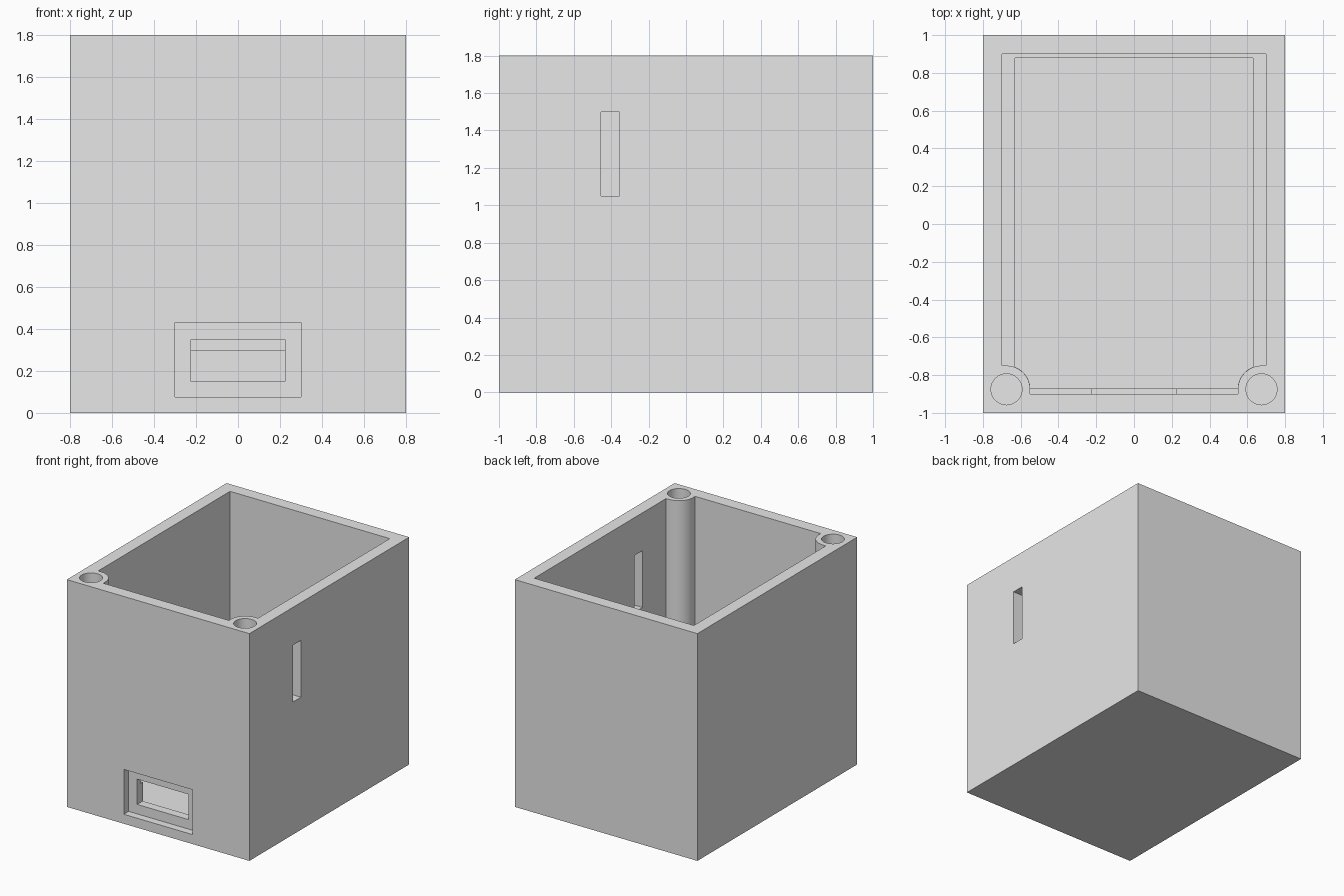
import bpy, bmesh, math

cube = bpy.data.objects.get("Cube")
if cube:
    bpy.data.objects.remove(cube, do_unlink=True)

# Main dimensions
HEIGHT = 1.8
FLOOR = 0.1
LEDGE = 0.3
POST_X, POST_Y, POST_R = 0.675, -0.875, 0.125

grey = bpy.data.materials.new("light_grey")
grey.use_nodes = True
grey.diffuse_color = (0.8, 0.8, 0.8, 1)
grey.node_tree.nodes["Principled BSDF"].inputs["Base Color"].default_value = (0.8, 0.8, 0.8, 1)


def prism(name, outline, z0, z1):
    """Extrude a closed xy outline from z0 to z1."""
    bm = bmesh.new()
    base = bm.faces.new([bm.verts.new((x, y, z0)) for x, y in outline])
    top = bmesh.ops.extrude_face_region(bm, geom=[base])["geom"]
    verts = [v for v in top if isinstance(v, bmesh.types.BMVert)]
    bmesh.ops.translate(bm, verts=verts, vec=(0, 0, z1 - z0))
    bmesh.ops.recalc_face_normals(bm, faces=bm.faces)
    mesh = bpy.data.meshes.new(name)
    bm.to_mesh(mesh)
    bm.free()
    mesh.materials.append(grey)
    ob = bpy.data.objects.new(name, mesh)
    bpy.context.collection.objects.link(ob)
    return ob


def box(name, x0, x1, y0, y1, z0, z1):
    return prism(name, [(x0, y0), (x1, y0), (x1, y1), (x0, y1)], z0, z1)


def arc(cx, cy, r, start, end, steps):
    angles = [start + (end - start) * i / steps for i in range(steps + 1)]
    return [(cx + r * math.cos(a), cy + r * math.sin(a)) for a in angles]


def cavity(name, half_x, front, back, r, z0, z1):
    """Pocket whose two front corners curve around the screw posts."""
    start = math.acos(min(0, (half_x - POST_X) / r))
    end = math.pi - math.asin(max(0, (front - POST_Y) / r))
    side = [(half_x, back)]
    if half_x > POST_X:
        side.append((half_x, POST_Y + r))
    side += arc(POST_X, POST_Y, r, start, end, 20)
    if front < POST_Y:
        side.append((POST_X - r, front))
    return prism(name, side + [(-x, y) for x, y in reversed(side)], z0, z1)


case = box("case", -0.8, 0.8, -1, 1, 0, HEIGHT)

# Main pocket and the narrower pocket below the ledge
cutters = [
    cavity("upper_pocket", 0.7, -0.9, 0.9, POST_R, LEDGE, HEIGHT + 0.1),
    cavity("lower_pocket", 0.63, -0.87, 0.88, POST_R + 0.001, FLOOR, LEDGE + 0.05),
]

# Screw holes in the two front posts
for side in (-1, 1):
    ring = arc(side * POST_X, POST_Y, 0.082, 0, 2 * math.pi, 48)[:-1]
    cutters.append(prism("screw_hole", ring, HEIGHT - 0.6, HEIGHT + 0.1))

# Front port with its recess, and the side slot
cutters += [
    box("port_recess", -0.3, 0.3, -1.1, -0.94, 0.075, 0.43),
    box("port_opening", -0.225, 0.225, -1.05, -0.8, 0.15, 0.35),
    box("side_slot", 0.66, 0.9, -0.455, -0.355, 1.05, 1.5),
]

# Carve every opening
bpy.ops.object.select_all(action="DESELECT")
case.select_set(True)
bpy.context.view_layer.objects.active = case
for cutter in cutters:
    cutter.hide_render = True
    mod = case.modifiers.new(cutter.name, "BOOLEAN")
    mod.operation = "DIFFERENCE"
    mod.solver = "EXACT"
    mod.object = cutter
    bpy.ops.object.modifier_apply(modifier=mod.name)
    bpy.data.objects.remove(cutter, do_unlink=True)

bpy.ops.object.shade_smooth_by_angle(angle=math.radians(30))
